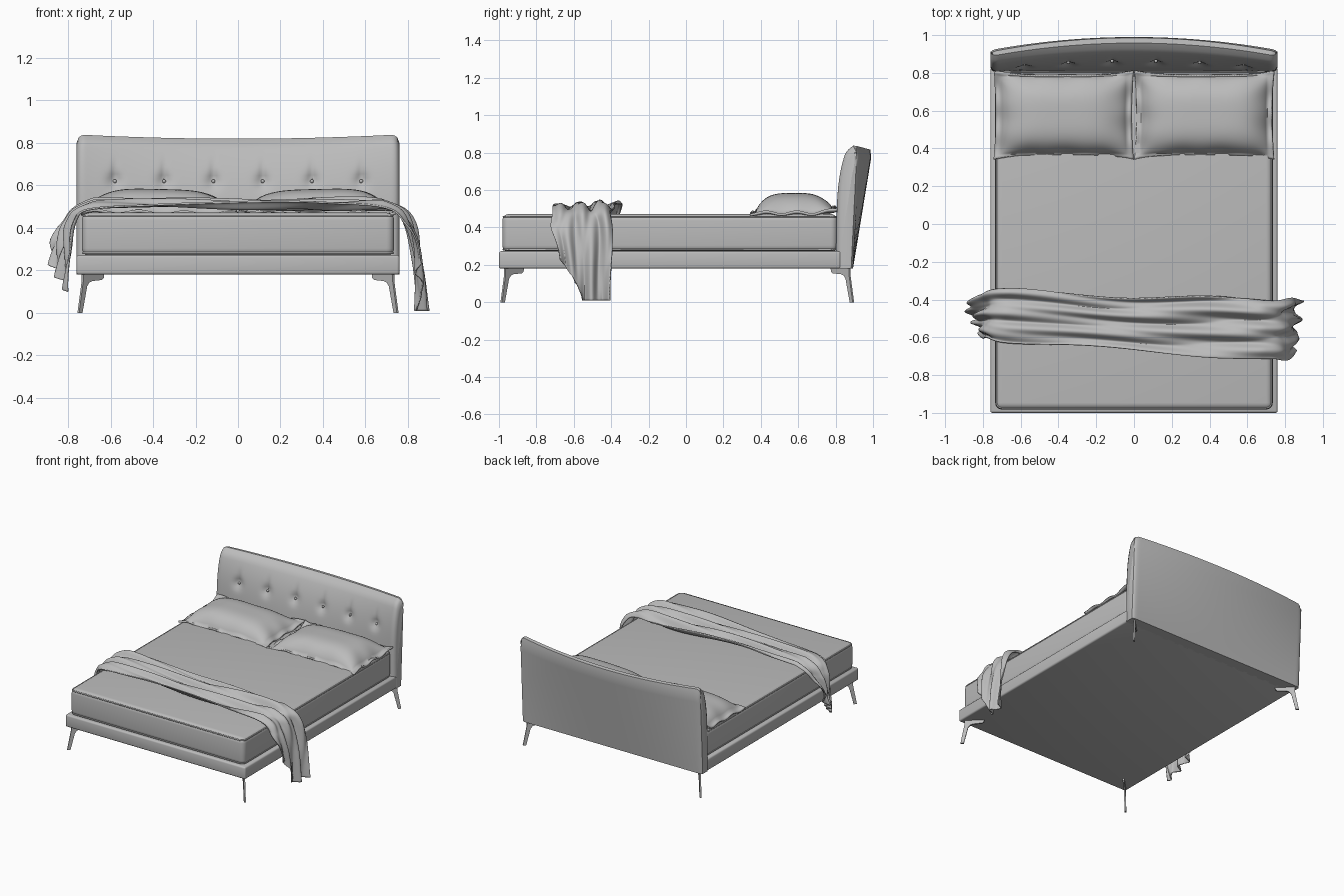
import bpy, bmesh
from math import sin, cos, pi, exp, sqrt
from mathutils import Vector

if "Cube" in bpy.data.objects:
    bpy.data.objects.remove(bpy.data.objects["Cube"])

GREY = (0.5, 0.5, 0.5, 1)
fabric = bpy.data.materials.new("soft grey")
fabric.use_nodes = True
fabric.diffuse_color = GREY
fabric.node_tree.nodes["Principled BSDF"].inputs["Base Color"].default_value = GREY


def add_object(name, bm, angle=0.7):
    bmesh.ops.recalc_face_normals(bm, faces=bm.faces)
    mesh = bpy.data.meshes.new(name)
    bm.to_mesh(mesh)
    bm.free()
    mesh.materials.append(fabric)
    obj = bpy.data.objects.new(name, mesh)
    bpy.context.collection.objects.link(obj)
    bpy.ops.object.select_all(action="DESELECT")
    obj.select_set(True)
    bpy.context.view_layer.objects.active = obj
    bpy.ops.object.shade_smooth_by_angle(angle=angle)
    return obj


def rounded_box(name, lo, hi, radius, segments=4):
    bm = bmesh.new()
    bmesh.ops.create_cube(bm, size=1)
    for v in bm.verts:
        v.co = [(a + b) / 2 + c * (b - a) for a, b, c in zip(lo, hi, v.co)]
    bmesh.ops.bevel(bm, geom=bm.edges[:], offset=radius, segments=segments,
                    profile=0.5, affect="EDGES")
    return add_object(name, bm)


def sheet(bm, nu, nv, point, closed=False):
    """Quad sheet from point(u, v), with u and v from 0 to 1."""
    div = nv if closed else nv - 1
    rows = [[bm.verts.new(point(i / (nu - 1), j / div)) for j in range(nv)]
            for i in range(nu)]
    for a, b in zip(rows, rows[1:]):
        for j in range(div):
            k = (j + 1) % nv
            bm.faces.new((a[j], b[j], b[k], a[k]))
    return rows


def cloth(name, nu, nv, point, thickness):
    bm = bmesh.new()
    sheet(bm, nu, nv, point)
    obj = add_object(name, bm, 1.2)
    mod = obj.modifiers.new("thickness", "SOLIDIFY")
    mod.thickness = thickness
    mod.offset = 0
    return obj


def track(points, t):
    """Smooth curve through control points at parameter t."""
    s = t * (len(points) - 1)
    i = min(int(s), len(points) - 2)
    f = s - i
    p = [Vector(points[max(0, min(len(points) - 1, i + k))]) for k in (-1, 0, 1, 2)]
    return 0.5 * (2 * p[1] + (p[2] - p[0]) * f
                  + (2 * p[0] - 5 * p[1] + 4 * p[2] - p[3]) * f * f
                  + (3 * p[1] - p[0] - 3 * p[2] + p[3]) * f ** 3)


# Base and mattress
rounded_box("bed_frame", (-0.76, -1, 0.18), (0.76, 0.83, 0.273), 0.012, 3)
rounded_box("mattress", (-0.735, -0.982, 0.268), (0.735, 0.81, 0.472), 0.036, 5)


# Piping round the mattress edges
def piping(name, z):
    curve = bpy.data.curves.new(name, "CURVE")
    curve.dimensions = "3D"
    curve.bevel_depth = 0.005
    curve.bevel_resolution = 1
    line = curve.splines.new("POLY")
    pts = []
    for k, (sx, sy) in enumerate(((1, 1), (-1, 1), (-1, -1), (1, -1))):
        for s in range(5):
            a = (k + s / 4) * pi / 2
            pts.append((sx * 0.695 + 0.034 * cos(a),
                        -0.086 + sy * 0.856 + 0.034 * sin(a), z, 1))
    line.points.add(len(pts) - 1)
    for p, co in zip(line.points, pts):
        p.co = co
    line.use_cyclic_u = True
    curve.materials.append(fabric)
    bpy.context.collection.objects.link(bpy.data.objects.new(name, curve))


piping("mattress_lower_piping", 0.282)
piping("mattress_upper_piping", 0.457)

# Headboard: bowed back, leaning padded front with tufts
TUFTS = [-0.58 + 0.232 * i for i in range(6)]
TUFT_Z = 0.62
FRONT, BACK = 34, 14


def headboard_point(u, v):
    x = (2 * u - 1) * 0.76
    bow = 1 - (x / 0.76) ** 2
    d = min(1, (0.76 - abs(x)) / 0.04)
    drop = 1 - sqrt(max(0, 1 - (1 - d) ** 2))
    top = 0.84 - 0.02 * bow - 0.04 * drop
    j = round(v * (FRONT + BACK))
    on_front = j < FRONT
    t = j / (FRONT - 1) if on_front else 1 - (j - FRONT) / (BACK - 1)
    edge = max(0, (t - 0.93) / 0.07)
    z = 0.18 + (top - 0.18) * t
    back = 0.893 + (0.03 + 0.075 * bow) * t
    if not on_front:
        return x, back - 0.012 * edge ** 2 - 0.01 * drop, z - 0.004 * edge
    y = 0.803 + 0.06 * t ** 5 + 0.07 * bow * t * t + 0.025 * edge ** 2 + 0.025 * drop
    for tx in TUFTS:
        dx, dz = x - tx, z - TUFT_Z
        y += 0.022 * exp(-(dx * dx + dz * dz) / 0.0012)
        if dz > 0:
            y += 0.008 * exp(-(dx / 0.015) ** 2 - (dz / 0.09) ** 4)
    return x, y, z


bm = bmesh.new()
rows = sheet(bm, 153, FRONT + BACK, headboard_point, closed=True)
bm.faces.new(rows[0])
bm.faces.new(rows[-1])
add_object("headboard", bm)

# Headboard buttons
bm = bmesh.new()
for tx in TUFTS:
    made = bmesh.ops.create_uvsphere(bm, u_segments=10, v_segments=6, radius=0.009)
    y = 0.803 + 0.008 + 0.07 * (1 - (tx / 0.76) ** 2) * 0.45 + 0.02
    bmesh.ops.translate(bm, verts=made["verts"], vec=(tx, y, TUFT_Z))
add_object("headboard_buttons", bm)


# Pillows: plump middle, thin rippled flange, pulled corners
def pillow(name, side):
    def point(u, v):
        a, b = 2 * u - 1, 2 * v - 1
        x = side * 0.372 + 0.37 * a * (1 - 0.03 * (1 - b * b))
        y = 0.577 + 0.235 * b * (1 - 0.1 * (1 - a ** 4))
        fa, fb = min(1, abs(a) / 0.92), min(1, abs(b) / 0.95)
        puff = ((1 - fa ** 4) * (1 - fb ** 3.5)) ** 0.75
        rim = max(abs(a), abs(b)) ** 6
        z = 0.474 + 0.103 * puff * (1 + 0.08 * side * a)
        z += rim * 0.008 * (sin(11 * a + 2 * side) + sin(9 * b + a))
        z += 0.025 * max(0, b) ** 4 * rim
        return x, y, z
    cloth(name, 56, 40, point, 0.012)


pillow("left_pillow", 1)
pillow("right_pillow", -1)


# Throw: draped over the mattress, with long folds and uneven hems
def throw_point(u, v):
    # v runs from the front edge to the back edge
    hem_l = 0.10 + 0.15 * v
    hem_r = 0.22 * max(0, 1 - v * 2.2) ** 0.7 + 0.01
    out_l = -0.785 - 0.07 * v
    path = [
        (out_l, -0.59 + 0.15 * v, hem_l),
        (out_l + 0.01, -0.60 + 0.18 * v, (hem_l + 0.42) / 2),
        (-0.775, -0.61 + 0.24 * v, 0.42),
        (-0.70, -0.62 + 0.27 * v, 0.492),
        (-0.40, -0.64 + 0.28 * v, 0.502),
        (0.00, -0.67 + 0.28 * v, 0.496),
        (0.40, -0.70 + 0.31 * v, 0.492),
        (0.70, -0.72 + 0.32 * v, 0.492),
        (0.785, -0.72 + 0.32 * v, 0.42),
        (0.825, -0.70 + 0.30 * v, (hem_r + 0.46) / 2),
        (0.84, -0.68 + 0.28 * v, hem_r),
    ]
    p = track(path, u)
    # ridged folds drifting across the width
    fold = abs(sin(9 * v + 2.2 * sin(5 * u) + 0.8)) ** 1.5
    fold += 0.5 * sin(17 * v - 9 * u) + 0.3 * sin(31 * v + 14 * u)
    height = (0.016 + 0.012 * v) * (fold + 0.2)
    side = min(1, max(0, (abs(p.x) - 0.68) / 0.1))
    p.z += height * (1 - side)
    p.x += (1 if p.x > 0 else -1) * (height * 1.1) * side
    p.y += 0.008 * sin(24 * u) * (2 * v - 1)
    if side < 0.6:
        p.z = max(p.z, 0.482 - 0.07 * side)
    return p


cloth("throw_blanket", 130, 56, throw_point, 0.008)

# Legs: thin plates set diagonally under each corner
LEG = [(0, 0), (0.016, 0), (0.038, 0.125), (0.048, 0.143), (0.062, 0.15),
       (0.108, 0.155), (0.116, 0.165), (0.118, 0.182), (0.02, 0.182), (0.02, 0.15)]
for label, sx, sy, foot_y in (("front_left", 1, -1, 0.988), ("front_right", -1, -1, 0.988),
                              ("back_left", 1, 1, 0.895), ("back_right", -1, 1, 0.895)):
    bm = bmesh.new()
    half = Vector((sx, -sy, 0)) * 0.004
    outline = [Vector((sx * (0.752 - d), sy * (foot_y - d), z)) for d, z in LEG]
    a = [bm.verts.new(p - half) for p in outline]
    b = [bm.verts.new(p + half) for p in outline]
    bm.faces.new(a)
    bm.faces.new(b)
    for i in range(len(a)):
        k = (i + 1) % len(a)
        bm.faces.new((a[i], a[k], b[k], b[i]))
    add_object(label + "_leg", bm, 0.5)
